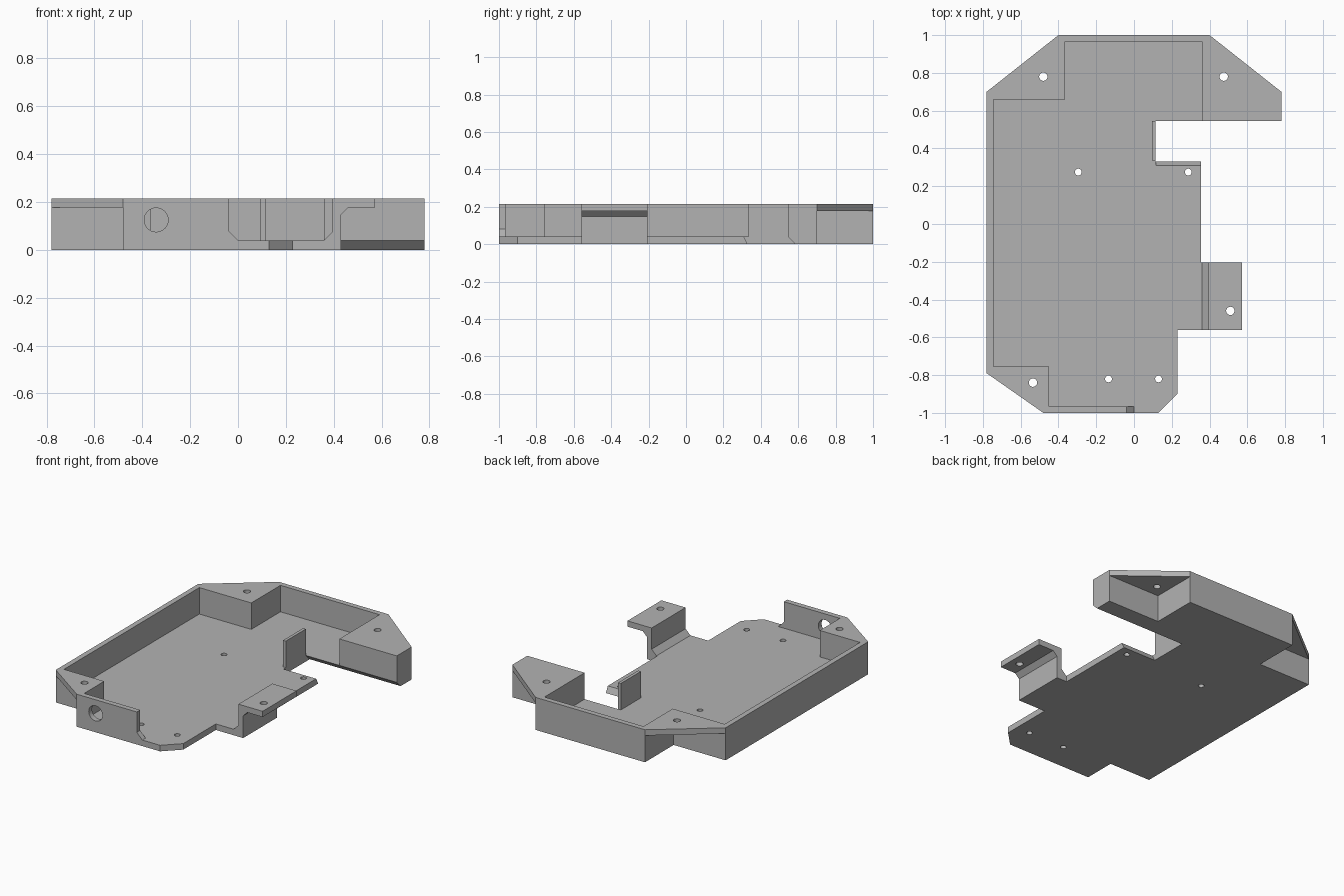
import bpy
import bmesh
from math import cos, sin, tau

cube = bpy.data.objects.get("Cube")
if cube:
    bpy.data.objects.remove(cube, do_unlink=True)

FLOOR, TOP, EAR = 0.04, 0.215, 0.177

grey = bpy.data.materials.new("plain_grey")
grey.use_nodes = True
grey.diffuse_color = (0.45, 0.45, 0.45, 1)
grey.node_tree.nodes["Principled BSDF"].inputs["Base Color"].default_value = (0.45, 0.45, 0.45, 1)


def prism(name, points, axis, lo, hi):
    """Extrude a 2D outline along an axis."""
    place = {"x": lambda a, b, t: (t, a, b),
             "y": lambda a, b, t: (a, t, b),
             "z": lambda a, b, t: (a, b, t)}[axis]
    bm = bmesh.new()
    low = [bm.verts.new(place(a, b, lo)) for a, b in points]
    high = [bm.verts.new(place(a, b, hi)) for a, b in points]
    bm.faces.new(low)
    bm.faces.new(high[::-1])
    n = len(points)
    for i in range(n):
        j = (i + 1) % n
        bm.faces.new((low[i], high[i], high[j], low[j]))
    bmesh.ops.recalc_face_normals(bm, faces=bm.faces[:])
    mesh = bpy.data.meshes.new(name)
    bm.to_mesh(mesh)
    bm.free()
    mesh.materials.append(grey)
    obj = bpy.data.objects.new(name, mesh)
    bpy.context.collection.objects.link(obj)
    return obj


def rod(name, a, b, radius, axis, lo, hi):
    ring = [(a + radius * cos(tau * i / 32), b + radius * sin(tau * i / 32)) for i in range(32)]
    return prism(name, ring, axis, lo, hi)


def combine(body, other, operation):
    """Apply one boolean and discard the helper."""
    mod = body.modifiers.new("combine", "BOOLEAN")
    mod.operation, mod.solver, mod.object = operation, "EXACT", other
    graph = bpy.context.evaluated_depsgraph_get()
    mesh = bpy.data.meshes.new_from_object(body.evaluated_get(graph))
    body.modifiers.clear()
    body.data = mesh
    bpy.data.objects.remove(other, do_unlink=True)


# Floor plate with its side cut-out
tray = prism("tray", [
    (-.48, -1), (-.48, -.79), (-.78, -.79), (-.78, .7), (-.4, .7), (-.4, 1),
    (.4, 1), (.4, .7), (.78, .7), (.78, .545), (.115, .545), (.115, .33),
    (.355, .33), (.355, -.205), (.43, -.205), (.43, -.56), (.23, -.56),
    (.23, -.9), (.13, -1)], "z", 0, FLOOR)

# Stepped outer wall, ending in the solid corner block
parts = [prism("wall", [
    (-.04, -1), (-.48, -1), (-.48, -.79), (-.78, -.79), (-.78, .7), (-.4, .7),
    (-.4, 1), (.4, 1), (.4, .7), (.78, .7), (.78, .545), (.36, .545),
    (.36, .965), (-.365, .965), (-.365, .66), (-.745, .66), (-.745, -.755),
    (-.45, -.755), (-.45, -.965), (-.04, -.965)], "z", 0, TOP)]

# Sloped foot at the front wall's end
parts.append(prism("wall_foot", [(-.06, .02), (0, .02), (0, FLOOR), (-.04, .08), (-.06, .08)],
                   "y", -1, -.965))

# Triangular corner ears, overlapping the wall
for name, ear in (
        ("back_right_ear", [(-.78, .7), (-.4, 1), (-.38, 1), (-.38, .68), (-.78, .68)]),
        ("back_left_ear", [(.78, .7), (.4, 1), (.38, 1), (.38, .68), (.78, .68)]),
        ("front_right_ear", [(-.78, -.79), (-.48, -1), (-.46, -1), (-.46, -.77), (-.78, -.77)])):
    parts.append(prism(name, ear, "z", EAR, TOP))

# Side bracket with chamfered bends
parts.append(prism("side_bracket", [
    (.34, 0), (.43, 0), (.43, .147), (.46, EAR), (.572, EAR), (.572, TOP),
    (.395, TOP), (.395, .075), (.36, FLOOR), (.34, FLOOR)], "y", -.56, -.205))

# Thin upright beside the cut-out
parts.append(prism("thin_upright", [(.095, .335), (.115, .335), (.115, .545), (.095, .545)],
                   "z", 0, TOP))

for part in parts:
    combine(tray, part, "UNION")

# Bevels along both long edges of the cut-out
cutters = [
    prism("back_bevel", [(.505, .08), (.635, -.05), (.505, -.05)], "x", .115, .85),
    prism("front_bevel", [(.3, .06), (.35, -.04), (.4, -.04), (.4, .06)], "x", .116, .4),
    rod("cable_hole", -.342, .125, .05, "y", -1.1, -.9)]

# Screw holes
for x, y, radius in ((-.48, .78, .022), (.475, .78, .022), (-.535, -.84, .022),
                     (.51, -.46, .022), (-.295, .275, .018), (.287, .275, .018),
                     (-.135, -.82, .018), (.13, -.82, .018)):
    cutters.append(rod("screw_hole", x, y, radius, "z", -.1, .3))

for cutter in cutters:
    combine(tray, cutter, "DIFFERENCE")

bpy.ops.object.select_all(action="DESELECT")
tray.select_set(True)
bpy.context.view_layer.objects.active = tray
bpy.ops.object.shade_smooth_by_angle()
